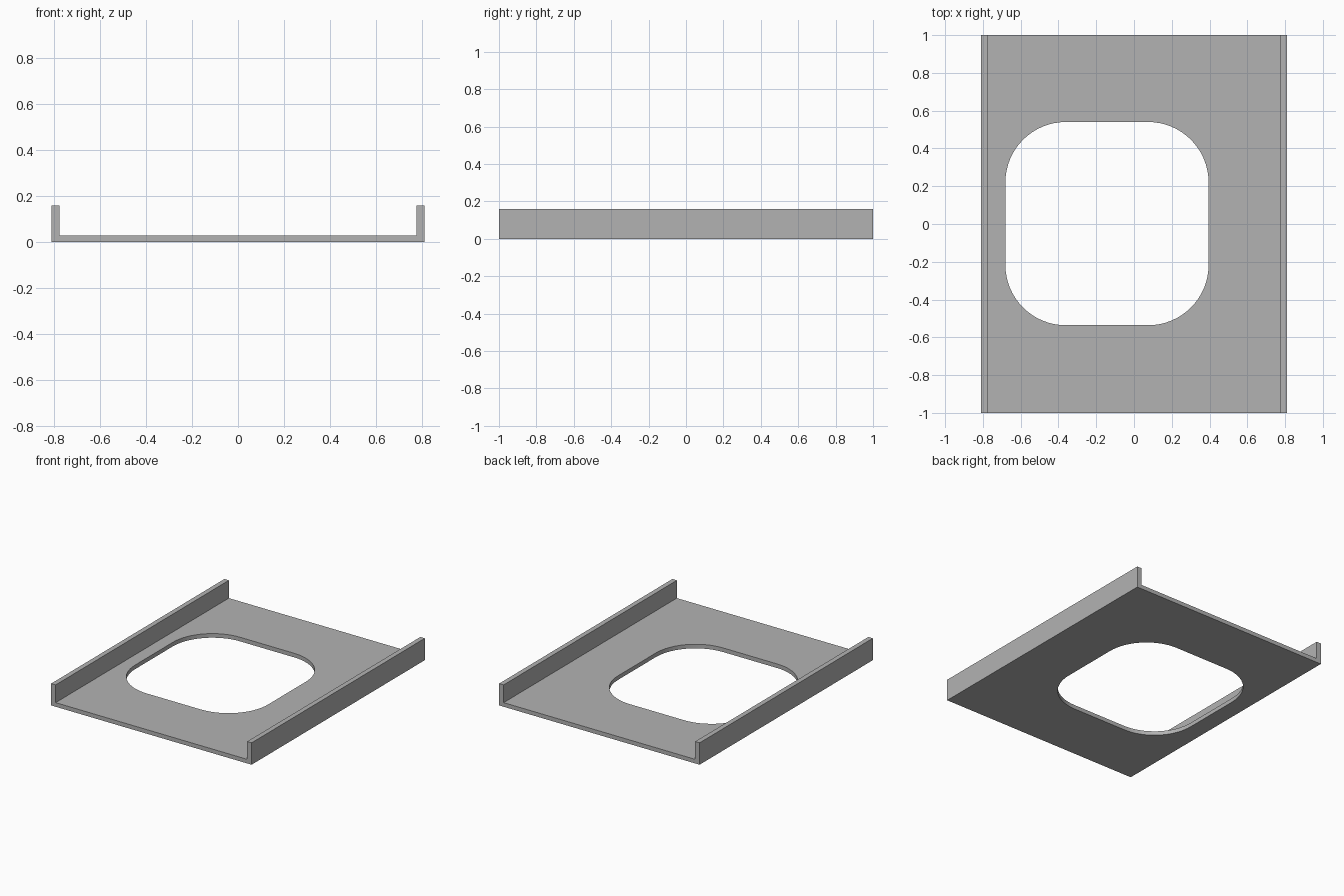
import bpy, bmesh
from math import cos, sin, pi, radians

if "Cube" in bpy.data.objects:
    bpy.data.objects.remove(bpy.data.objects["Cube"], do_unlink=True)

HALF_W, HALF_L = 0.81, 1.0
BASE_T, WALL_T, HEIGHT = 0.03, 0.036, 0.16

grey = bpy.data.materials.new("plain grey")
grey.use_nodes = True
colour = (0.45, 0.45, 0.45, 1)
grey.diffuse_color = colour
grey.node_tree.nodes["Principled BSDF"].inputs["Base Color"].default_value = colour


def prism(name, points, offset):
    """Extrude a closed outline of 3D points into a solid."""
    bm = bmesh.new()
    face = bm.faces.new([bm.verts.new(p) for p in points])
    moved = bmesh.ops.extrude_face_region(bm, geom=[face])["geom"]
    bmesh.ops.translate(bm, vec=offset,
                        verts=[v for v in moved if isinstance(v, bmesh.types.BMVert)])
    bmesh.ops.recalc_face_normals(bm, faces=bm.faces)
    mesh = bpy.data.meshes.new(name)
    bm.to_mesh(mesh)
    bm.free()
    mesh.materials.append(grey)
    obj = bpy.data.objects.new(name, mesh)
    bpy.context.collection.objects.link(obj)
    return obj


def rounded_rectangle(cx, cy, half_x, half_y, radius, z, steps=16):
    points = []
    corners = [(1, 1), (-1, 1), (-1, -1), (1, -1)]
    for quarter, (sx, sy) in enumerate(corners):
        for i in range(steps + 1):
            a = (quarter + i / steps) * pi / 2
            points.append((cx + sx * (half_x - radius) + radius * cos(a),
                           cy + sy * (half_y - radius) + radius * sin(a), z))
    return points


# Channel-shaped tray: flat floor with an upright flange on each long side
half = [(HALF_W, 0), (HALF_W, HEIGHT), (HALF_W - WALL_T, HEIGHT), (HALF_W - WALL_T, BASE_T)]
profile = half + [(-x, z) for x, z in reversed(half)]
tray = prism("flanged_tray", [(x, -HALF_L, z) for x, z in profile], (0, 2 * HALF_L, 0))

# Rounded opening through the floor, set towards the right side
cutter = prism("opening_cutter",
               rounded_rectangle(-0.143, 0.002, 0.538, 0.538, 0.32, -0.1), (0, 0, 0.2))
cutter.hide_render = True
cut = tray.modifiers.new("opening", 'BOOLEAN')
cut.operation = 'DIFFERENCE'
cut.solver = 'EXACT'
cut.object = cutter

bpy.ops.object.select_all(action='DESELECT')
tray.select_set(True)
bpy.context.view_layer.objects.active = tray
bpy.ops.object.modifier_apply(modifier=cut.name)
bpy.data.objects.remove(cutter, do_unlink=True)

# Smooth opening corners, crisp sheet edges
bpy.ops.object.shade_smooth_by_angle(angle=radians(30))
